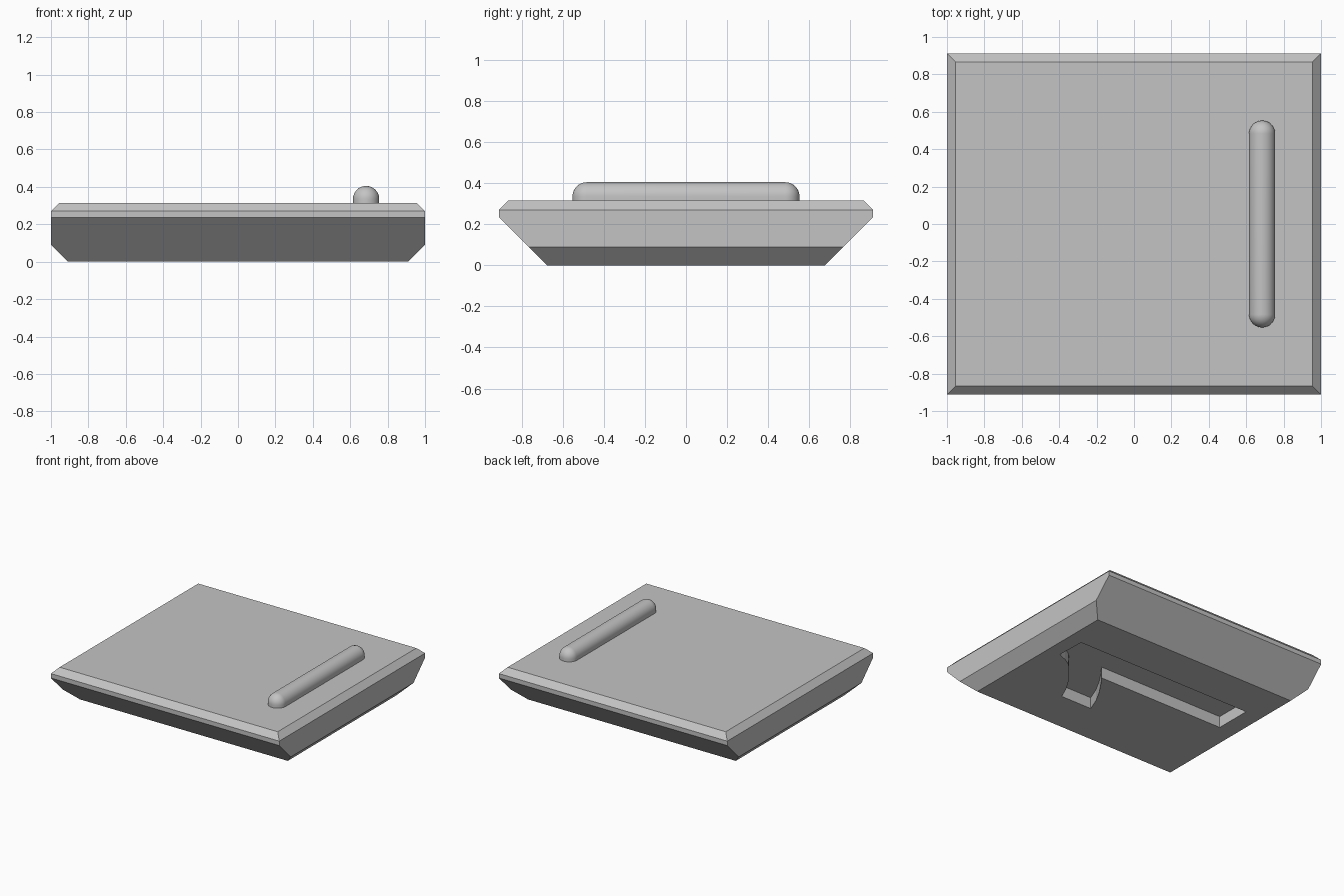
import bpy
import bmesh
from math import cos, sin, pi

cube = bpy.data.objects.get("Cube")
if cube:
    bpy.data.objects.remove(cube, do_unlink=True)

grey = bpy.data.materials.new("plain grey")
grey.use_nodes = True
colour = (0.55, 0.55, 0.55, 1)
grey.diffuse_color = colour
grey.node_tree.nodes["Principled BSDF"].inputs["Base Color"].default_value = colour


def loft(name, rings):
    """Skin a stack of equal-length point rings and cap both ends."""
    bm = bmesh.new()
    loops = [[bm.verts.new(p) for p in ring] for ring in rings]
    n = len(loops[0])
    for low, high in zip(loops, loops[1:]):
        for i in range(n):
            j = (i + 1) % n
            bm.faces.new((low[i], low[j], high[j], high[i]))
    bm.faces.new(loops[0][::-1])
    bm.faces.new(loops[-1])
    bmesh.ops.remove_doubles(bm, verts=bm.verts, dist=0.0005)
    bmesh.ops.recalc_face_normals(bm, faces=bm.faces)
    mesh = bpy.data.meshes.new(name)
    bm.to_mesh(mesh)
    bm.free()
    mesh.materials.append(grey)
    obj = bpy.data.objects.new(name, mesh)
    bpy.context.collection.objects.link(obj)
    return obj


def rectangle(x, y, z):
    return [(-x, -y, z), (x, -y, z), (x, y, z), (-x, y, z)]


def stadium(cx, half, r, z, steps=16):
    """Round-ended slot outline running along y."""
    ring = []
    for side in (1, -1):
        for i in range(steps + 1):
            a = pi * i / steps
            ring.append((cx + side * r * cos(a), side * (half + r * sin(a)), z))
    return ring


# Tapered slab with bevelled edges
slab = loft("slab", [rectangle(*p) for p in (
    (0.91, 0.677, 0), (1, 0.767, 0.09), (1, 0.912, 0.235),
    (1, 0.912, 0.27), (0.955, 0.867, 0.315))])

# Recess in the underside: long slot with a curved, slanting branch
outline = [(0.79, 0.347), (-0.765, 0.347), (-0.765, 0.052), (0.35, 0.052),
           (0.285, -0.035), (0.225, -0.125), (0.17, -0.225), (0.125, -0.338),
           (0.397, -0.338), (0.435, -0.25), (0.484, -0.165), (0.54, -0.085),
           (0.608, -0.005), (0.655, 0.045), (0.72, 0.085), (0.797, 0.115)]
cutter = loft("recess_cutter", [[(x, y, z) for x, y in outline] for z in (-0.1, 0.09)])
cutter.hide_render = True
cut = slab.modifiers.new("underside_recess", "BOOLEAN")
cut.operation = "DIFFERENCE"
cut.solver = "EXACT"
cut.object = cutter
bpy.context.view_layer.objects.active = slab
bpy.ops.object.modifier_apply(modifier=cut.name)
bpy.data.objects.remove(cutter, do_unlink=True)

# Rounded bar on the top, straight at its foot and domed above
radius, steps = 0.07, 10
bar_rings = [stadium(0.685, 0.483, radius, 0.31)]
for i in range(steps + 1):
    t = pi / 2 * i / steps
    bar_rings.append(stadium(0.685, 0.483, max(radius * cos(t), 0.001), 0.335 + radius * sin(t)))
bar = loft("top_bar", bar_rings)
bpy.ops.object.select_all(action="DESELECT")
bar.select_set(True)
bpy.context.view_layer.objects.active = bar
bpy.ops.object.shade_smooth_by_angle(angle=pi / 6)
